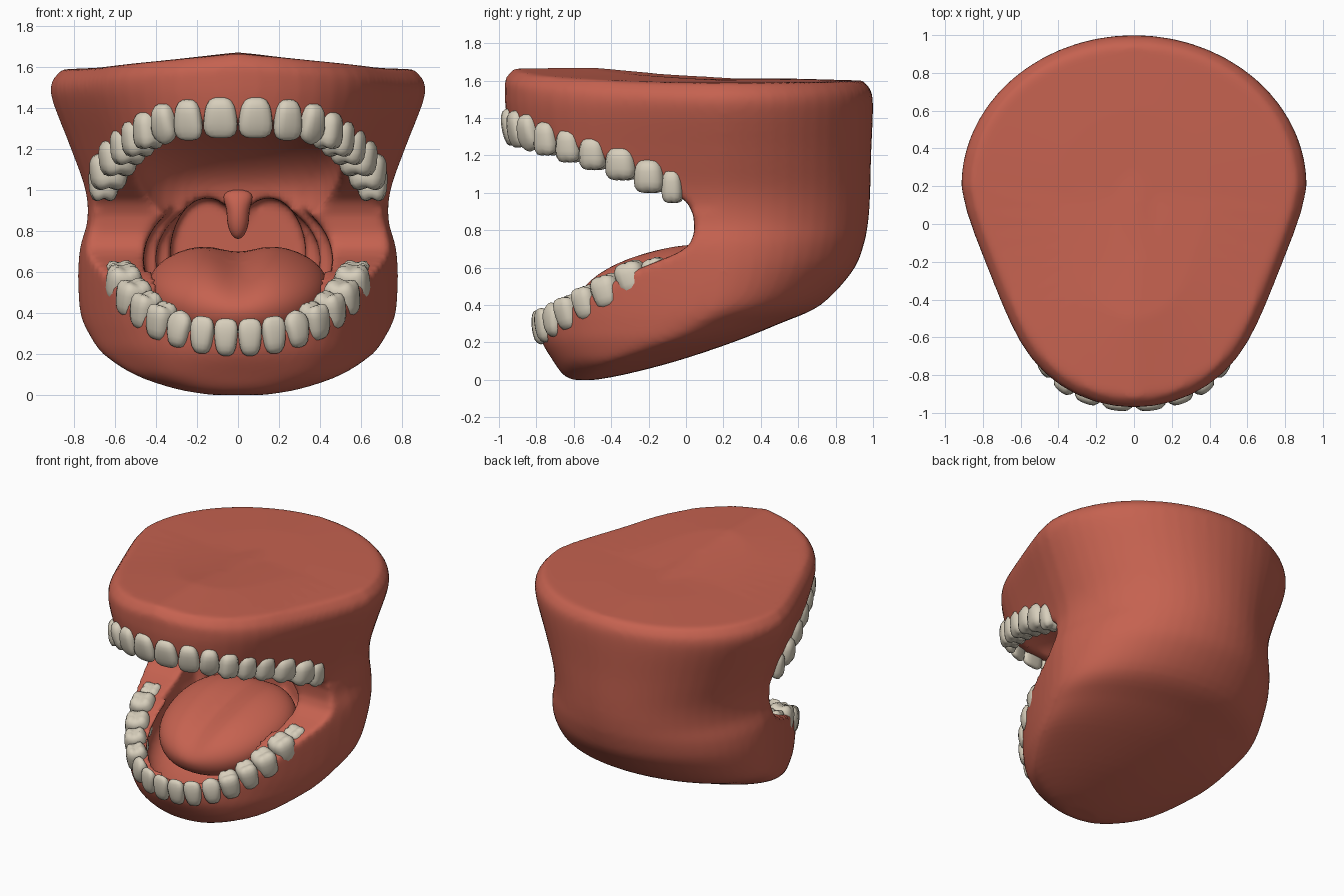
import bpy, bmesh, math
from mathutils import Matrix, Vector

if "Cube" in bpy.data.objects:
    bpy.data.objects.remove(bpy.data.objects["Cube"])


def material(name, rgb):
    m = bpy.data.materials.new(name)
    m.diffuse_color = (*rgb, 1)
    m.use_nodes = True
    m.node_tree.nodes["Principled BSDF"].inputs["Base Color"].default_value = m.diffuse_color
    return m


GUM = material("gum_red", (0.56, 0.122, 0.08))
TOOTH = material("tooth_ivory", (0.68, 0.62, 0.5))


def finish(bm, name, mat=None):
    bmesh.ops.recalc_face_normals(bm, faces=bm.faces)
    me = bpy.data.meshes.new(name)
    bm.to_mesh(me)
    bm.free()
    for p in me.polygons:
        p.use_smooth = True
    if mat:
        me.materials.append(mat)
    ob = bpy.data.objects.new(name, me)
    bpy.context.collection.objects.link(ob)
    return ob


def blob(bm, matrix, radii, n=2.0, shape=None, seg=18, rings=12):
    """Superellipsoid: n=2 is an ellipsoid, larger n is boxier."""
    vs = bmesh.ops.create_uvsphere(bm, u_segments=seg, v_segments=rings, radius=1)["verts"]
    for v in vs:
        c = v.co
        c = c / (sum(abs(k) ** n for k in c)) ** (1 / n)
        if shape:
            c = shape(c)
        v.co = matrix @ Vector(c[i] * radii[i] for i in range(3))


def place(loc, tilt=0):
    return Matrix.Translation(loc) @ Matrix.Rotation(math.radians(tilt), 4, 'X')


# --- outer body: horizontal egg-shaped rings (z, half width, front y, back y, widest y)
RINGS = [(0.0, .14, -.61, -.48, -.55), (.03, .31, -.66, -.32, -.5), (.1, .51, -.71, -.05, -.38),
         (.2, .66, -.77, .25, -.12), (.3, .73, -.79, .5, .05), (.4, .77, -.80, .72, .17),
         (.58, .78, -.80, .89, .2), (.72, .77, -.80, .95, .2), (.85, .735, -.82, .975, .2),
         (1.0, .745, -.87, .985, .2), (1.2, .815, -.925, .99, .2), (1.45, .91, -.965, 1.0, .2),
         (1.55, .905, -.965, .99, .2), (1.6, .86, -.92, .95, .2), (1.61, .4, -.5, .6, .15),
         (1.61, .1, -.2, .3, .1)]


def smooth_rings(rows, steps=4):
    """Catmull-Rom interpolation between the rings, up to the top rim."""
    out = []
    for i in range(len(rows) - 4):
        a, b, c, d = rows[max(i - 1, 0)], rows[i], rows[i + 1], rows[i + 2]
        for k in range(steps):
            t = k / steps
            out.append([.5 * (2 * q + (r - p) * t + (2 * p - 5 * q + 4 * r - s) * t * t
                              + (3 * q - p - 3 * r + s) * t ** 3) for p, q, r, s in zip(a, b, c, d)])
    return out + rows[-4:]


N = 56
bm = bmesh.new()
loops = []
for z, w, yf, yb, yw in smooth_rings(RINGS):
    loop = []
    for i in range(N):
        a = 2 * math.pi * i / N
        x, s = w * math.cos(a), math.sin(a)
        if s < 0:  # straighter flanks towards the front
            x *= 1 - (.1 if z > .9 else .06) * math.sin(math.pi * min(1, -s)) ** 1.3
        y = yw + s * ((yb - yw) if s > 0 else (yw - yf))
        dz = 0
        if z > 1.5:  # top is raised at the front middle
            dz = .065 * max(0, min(1, (.15 - y) / .7)) * (1 - abs(x) / .8) - .015 * abs(x)
        loop.append(bm.verts.new((x, y, z + dz)))
    loops.append(loop)
for a, b in zip(loops, loops[1:]):
    for i in range(N):
        bm.faces.new((a[i], a[(i + 1) % N], b[(i + 1) % N], b[i]))
bm.faces.new(loops[0][::-1])
bm.faces.new(loops[-1])
body = finish(bm, "jaws_and_cheeks", GUM)


def apply(mod):
    bpy.context.view_layer.objects.active = body
    bpy.ops.object.modifier_apply(modifier=mod.name)


def cut(bm):
    cutter = finish(bm, "cutter")
    cutter.hide_render = True
    mod = body.modifiers.new("cut", 'BOOLEAN')
    mod.operation, mod.solver, mod.object = 'DIFFERENCE', 'EXACT', cutter
    apply(mod)
    bpy.data.objects.remove(cutter)


# --- open bite: side-profile wedge cut right across
WEDGE = [(-1.2, 1.42), (-.97, 1.345), (-.5, 1.2), (-.2, 1.08), (-.06, 1.0), (.01, .945), (.04, .88),
         (.045, .79), (.02, .72), (-.05, .675), (-.3, .575), (-.55, .43), (-.8, .28), (-1.2, .08)]
bm = bmesh.new()
f = bm.faces.new([bm.verts.new((-1.3, y, z)) for y, z in WEDGE])
ext = bmesh.ops.extrude_face_region(bm, geom=[f])["geom"]
bmesh.ops.translate(bm, vec=(2.6, 0, 0), verts=[g for g in ext if isinstance(g, bmesh.types.BMVert)])
cut(bm)

# --- palate dome and floor of the mouth
for loc, tilt, radii in [((0, -.3, 1.1), -18, (.5, .6, .25)), ((0, -.16, .5), 25, (.46, .6, .22))]:
    bm = bmesh.new()
    blob(bm, place(loc, tilt), radii, 2.3, seg=40, rings=24)
    cut(bm)

# --- throat: stepped arches (x, z, rx, rz, y start, y end)
for x, z, rx, rz, y0, y1 in [(0, .66, .46, .34, -.22, .18), (0, .66, .4, .31, .1, .28),
                             (.15, .68, .18, .28, .2, .52), (-.15, .68, .18, .28, .2, .521)]:
    bm = bmesh.new()
    m = (Matrix.Translation((x, (y0 + y1) / 2, z)) @ Matrix.Diagonal((rx, 1, rz, 1))
         @ Matrix.Rotation(math.pi / 2, 4, 'X'))
    bmesh.ops.create_cone(bm, cap_ends=True, segments=40, radius1=1, radius2=1, depth=y1 - y0, matrix=m)
    cut(bm)

# --- soften everything into flesh
mod = body.modifiers.new("remesh", 'REMESH')
mod.mode, mod.voxel_size, mod.use_smooth_shade = 'VOXEL', .02, True
apply(mod)
mod = body.modifiers.new("soften", 'SMOOTH')
mod.factor, mod.iterations = .5, 6
apply(mod)


# --- tongue with a middle groove
def tongue_shape(c):
    c = c.copy()
    if c.z > 0:
        c.z -= .27 * c.z * math.exp(-(c.x / .28) ** 2)
    c.x *= 1 + .08 * c.y
    return c


bm = bmesh.new()
blob(bm, place((0, -.14, .505), 15), (.435, .46, .205), 2.2, tongue_shape, 48, 32)
finish(bm, "tongue", GUM)


# --- uvula, flaring into the soft palate
def uvula_shape(c):
    k = 1 + 1.6 * max(0, c.z) ** 2
    return Vector((c.x * k, c.y, c.z))


bm = bmesh.new()
blob(bm, place((0, .275, .88)), (.055, .06, .12), 2.0, uvula_shape, 20, 16)
finish(bm, "uvula", GUM)


# --- teeth: (x, y, width, depth), one side, mirrored
def teeth(name, spec, tip_z, up, tilt, heights):
    bm = bmesh.new()
    for i, (x, y, w, d) in enumerate(spec):
        prev = spec[i - 1][:2] if i else (-x, y)
        nxt = spec[min(i + 1, len(spec) - 1)][:2]
        t = Vector((nxt[0] - prev[0], nxt[1] - prev[1], 0)).normalized()
        out = Vector((t.y, -t.x, 0))
        molar = i > 2
        hh = heights[1] if molar else heights[0]

        def shape(c):
            x, y, z = c
            if molar:  # waist at the neck, four soft cusps on the chewing face
                x, y = x * (.92 + .08 * z), y * (.95 - .08 * z)
                if z > .3:
                    z -= .22 * z * (1 - min(1, 1.9 * min(abs(y), .3 + abs(x))))
            else:  # flat spade thinning to the edge
                x, y = x * (.88 + .12 * z), y * (.75 - .3 * z) + .15 * (1 - z * z)
                if i == 2:
                    z -= .2 * abs(x) * max(0, z)
            return Vector((x, y, z))

        frame = Matrix((t, out, Vector((0, 0, up)))).transposed().to_4x4()
        loc = (x, y, tip_z(y) - up * hh)
        for side in (1, -1):
            m = Matrix.Diagonal((side, 1, 1, 1)) @ place(loc, tilt) @ frame
            blob(bm, m, (w * .55, d / 2, hh), 3.2, shape)
    finish(bm, name, TOOTH)


UPPER = [(.085, -.935, .165, .11), (.24, -.9, .14, .11), (.355, -.835, .13, .13), (.435, -.74, .13, .15),
         (.485, -.62, .135, .17), (.535, -.49, .145, .18), (.585, -.34, .165, .19), (.63, -.19, .16, .19),
         (.655, -.07, .11, .15)]
LOWER = [(.058, -.775, .115, .11), (.172, -.755, .115, .11), (.28, -.70, .12, .13), (.37, -.625, .13, .15),
         (.445, -.53, .13, .16), (.505, -.42, .15, .18), (.555, -.29, .155, .18), (.575, -.16, .13, .16)]
teeth("upper_teeth", UPPER, lambda y: 1.25 - .31 * (y + .93) - .14 * max(0, y + .4), -1, 0, (.1, .095))
teeth("lower_teeth", LOWER, lambda y: min(.66, .375 + .55 * (y + .775)), 1, 18, (.092, .095))
